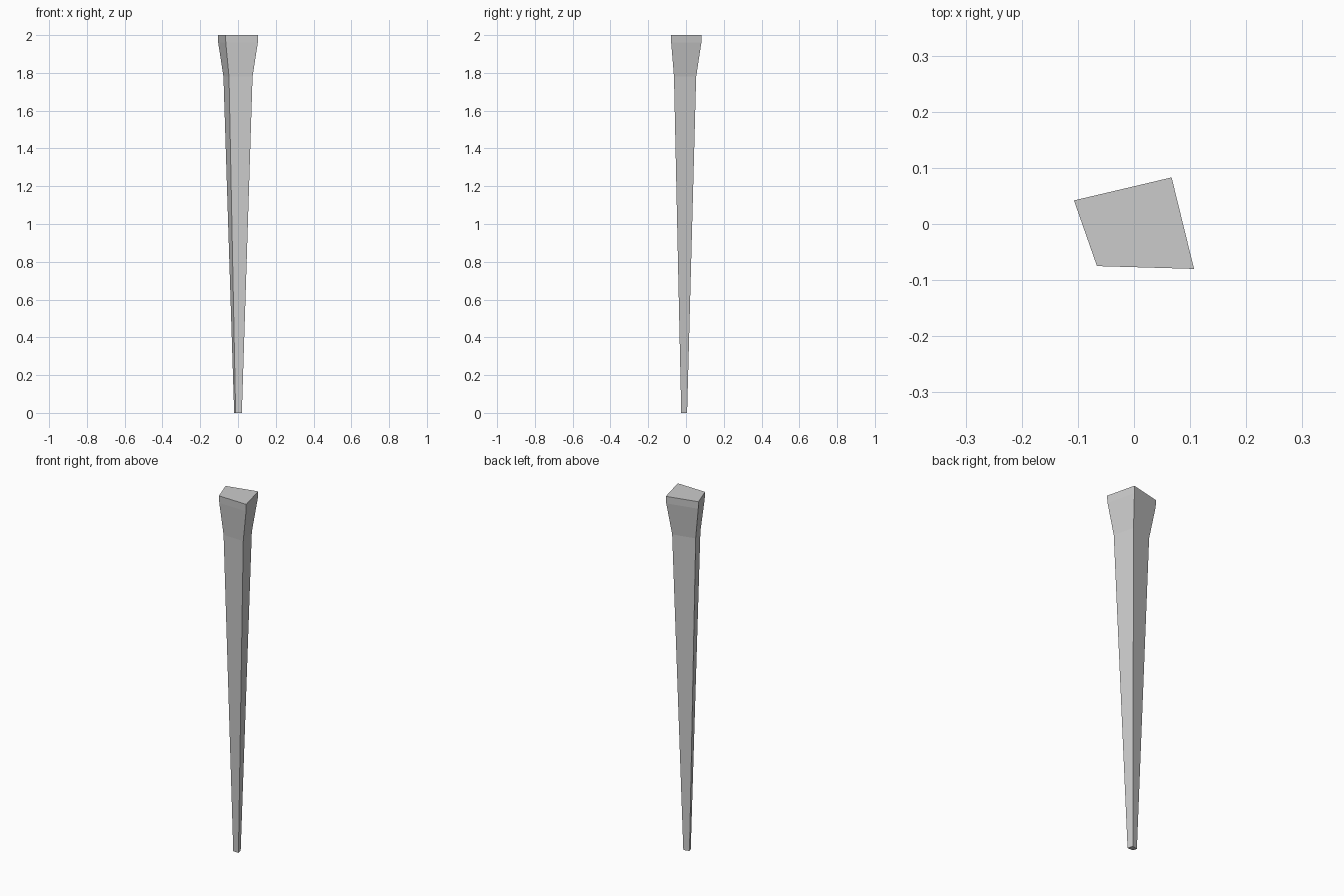
import bpy, bmesh

if "Cube" in bpy.data.objects:
    bpy.data.objects.remove(bpy.data.objects["Cube"])

# Irregular four-sided cross-section, as seen from the top
SECTION = [(-0.107, 0.042), (-0.066, -0.075), (0.107, -0.08), (0.067, 0.083)]
# Levels from tip to head: height, section scale, y offset
LEVELS = [(0.0, 0.19, -0.01), (1.78, 0.72, -0.006), (1.96, 0.98, 0.0), (2.0, 1.0, 0.0)]


def loft(name, section, levels):
    bm = bmesh.new()
    rings = [[bm.verts.new((x * s, y * s + dy, z)) for x, y in section]
             for z, s, dy in levels]
    n = len(section)
    for low, high in zip(rings, rings[1:]):
        for i in range(n):
            j = (i + 1) % n
            bm.faces.new((low[i], low[j], high[j], high[i]))
    bm.faces.new(rings[0][::-1])
    bm.faces.new(rings[-1])
    bmesh.ops.recalc_face_normals(bm, faces=bm.faces)
    mesh = bpy.data.meshes.new(name)
    bm.to_mesh(mesh)
    bm.free()
    obj = bpy.data.objects.new(name, mesh)
    bpy.context.collection.objects.link(obj)
    return obj


# Tapered stake with a flared head
loft("tapered_stake", SECTION, LEVELS)
